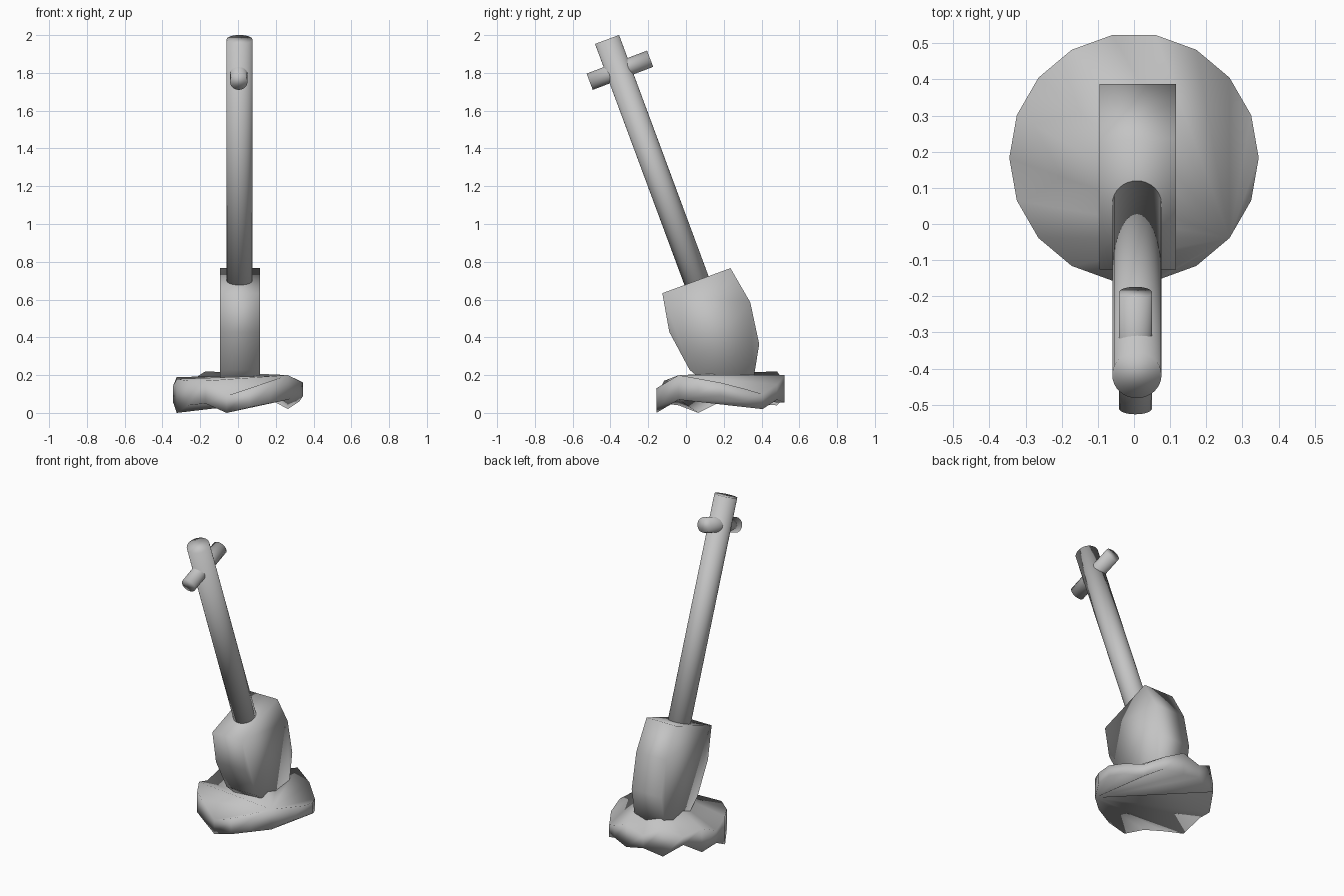
import bpy, bmesh
from math import cos, sin, tau
from mathutils import Vector

default = bpy.data.objects.get("Cube")
if default:
    bpy.data.objects.remove(default)

grey = bpy.data.materials.new("plain_grey")
grey.use_nodes = True
COLOR = (0.55, 0.55, 0.55, 1)
grey.diffuse_color = COLOR
grey.node_tree.nodes["Principled BSDF"].inputs["Base Color"].default_value = COLOR


def finish(name, bm):
    bmesh.ops.recalc_face_normals(bm, faces=bm.faces)
    for face in bm.faces:
        face.smooth = True
    mesh = bpy.data.meshes.new(name)
    bm.to_mesh(mesh)
    bm.free()
    mesh.materials.append(grey)
    obj = bpy.data.objects.new(name, mesh)
    bpy.context.collection.objects.link(obj)
    return obj


def rod(name, start, end, radius):
    start, end = Vector(start), Vector(end)
    axis = end - start
    bm = bmesh.new()
    bmesh.ops.create_cone(bm, cap_ends=True, segments=32, radius1=radius,
                          radius2=radius, depth=axis.length)
    obj = finish(name, bm)
    obj.location = (start + end) / 2
    obj.rotation_euler = axis.to_track_quat('Z', 'Y').to_euler()
    return obj


# Leaning handle, sunk into the blade, and its cross grip
rod("handle", (0.008, 0.13, 0.5), (0.008, -0.418, 1.977), 0.068)
rod("cross_grip", (0.004, -0.51, 1.753), (0.004, -0.19, 1.875), 0.046)

# Thick blade: symmetric outline (half width, distance down the shaft), extruded in x
half = [(0.192, 0), (0.228, 0.206), (0.196, 0.43), (0.1, 0.6)]
outline = half + [(-w, d) for w, d in reversed(half)]
across, down = Vector((0, 0.94, 0.345)), Vector((0, 0.345, -0.94))
top_middle = Vector((-0.095, 0.055, 0.70))
bm = bmesh.new()
side = bm.faces.new([bm.verts.new(top_middle + across * w + down * d) for w, d in outline])
extruded = bmesh.ops.extrude_face_region(bm, geom=[side], use_keep_orig=True)
bmesh.ops.translate(bm, vec=(0.211, 0, 0),
                    verts=[v for v in extruded["geom"] if isinstance(v, bmesh.types.BMVert)])
finish("blade", bm)

# Rough mound: round slab with uneven rim heights, both caps fanned from one corner
upper = [.16, .13, .10, .15, .20, .16, .22, .16, .19,
         .14, .18, .17, .17, .09, .13, .14, .20, .17]
lower = [.09, .06, .02, .07, .055, .08, .04, .11, .04,
         .06, 0, .04, .05, 0, .03, .06, .07, .1]
count = len(upper)
bm = bmesh.new()
rings = [[bm.verts.new((0.345 * cos(tau * i / count), 0.183 + 0.345 * sin(tau * i / count), z))
          for i, z in enumerate(heights)] for heights in (lower, upper)]
low, high = rings
for i in range(count):
    j = (i + 1) % count
    bm.faces.new((low[i], low[j], high[j]))
    bm.faces.new((low[i], high[j], high[i]))
fan = 16
for ring in rings:
    for k in range(1, count - 1):
        bm.faces.new((ring[fan], ring[(fan + k) % count], ring[(fan + k + 1) % count]))
finish("mound", bm)
